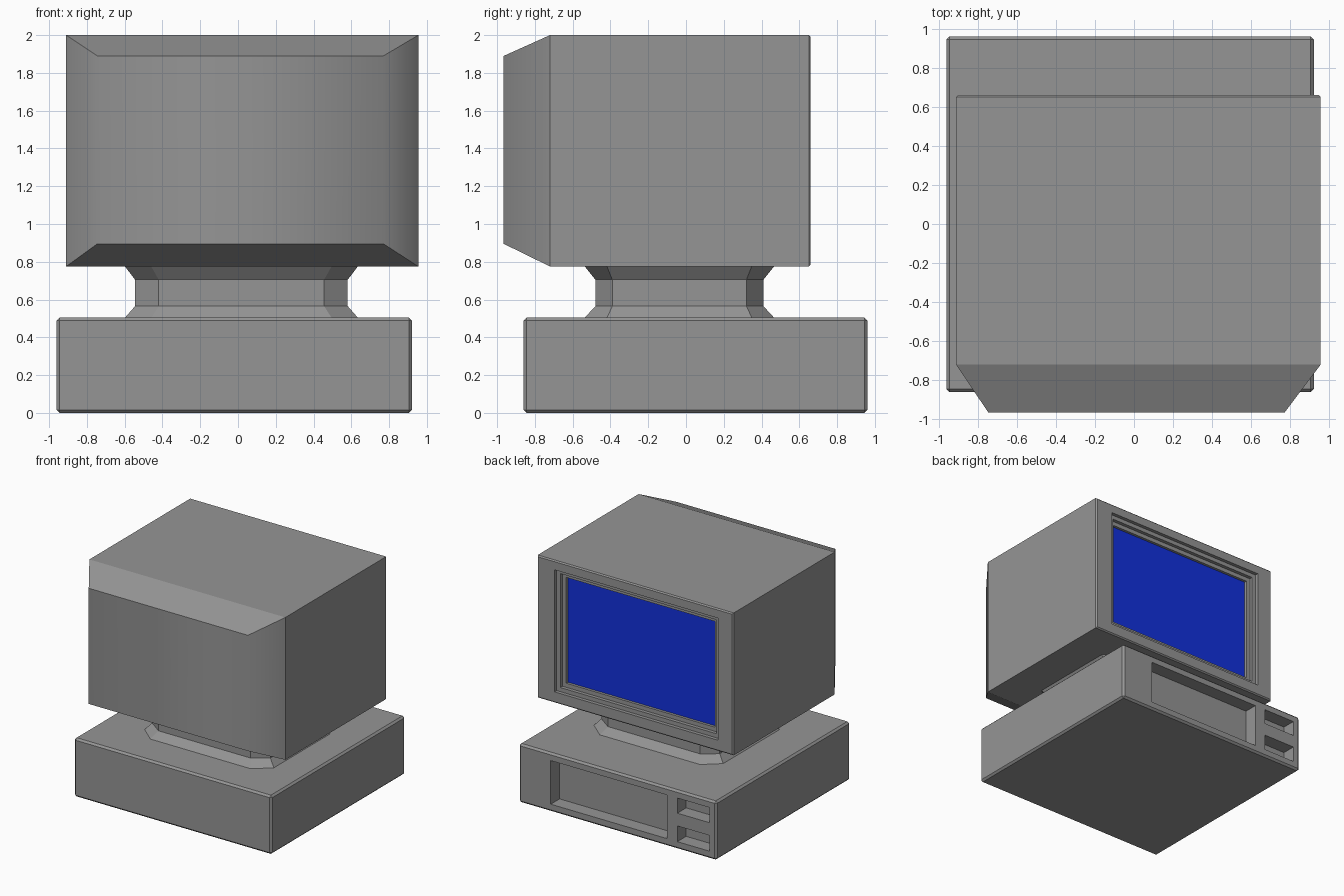
import bpy, bmesh
from math import radians

cube = bpy.data.objects.get("Cube")
if cube:
    bpy.data.objects.remove(cube, do_unlink=True)


def material(name, colour):
    mat = bpy.data.materials.new(name)
    mat.use_nodes = True
    mat.diffuse_color = (*colour, 1)
    mat.node_tree.nodes["Principled BSDF"].inputs["Base Color"].default_value = (*colour, 1)
    return mat


GREY = material("case grey", (0.3, 0.3, 0.3))
BLUE = material("screen blue", (0.006, 0.03, 0.72))


def finish(name, bm, mat):
    bmesh.ops.recalc_face_normals(bm, faces=bm.faces)
    mesh = bpy.data.meshes.new(name)
    bm.to_mesh(mesh)
    bm.free()
    mesh.materials.append(mat)
    obj = bpy.data.objects.new(name, mesh)
    bpy.context.collection.objects.link(obj)
    return obj


def box(name, x, y, z, mat=GREY, bevel=0, flat_front=False):
    """Box from (min, max) pairs; flat_front leaves the -y rim unbevelled."""
    bm = bmesh.new()
    bmesh.ops.create_cube(bm, size=1)
    for v in bm.verts:
        for i, (lo, hi) in enumerate((x, y, z)):
            v.co[i] = lo if v.co[i] < 0 else hi
    if bevel:
        edges = [e for e in bm.edges if not flat_front or all(v.co.y > y[0] for v in e.verts)]
        bmesh.ops.bevel(bm, geom=edges, offset=bevel, segments=1, affect='EDGES')
    return finish(name, bm, mat)


def carve(obj, x, y, z):
    """Cut a box-shaped recess and discard the cutter."""
    cutter = box("cutter", x, y, z)
    cutter.hide_render = True
    mod = obj.modifiers.new("recess", 'BOOLEAN')
    mod.operation, mod.solver, mod.object = 'DIFFERENCE', 'EXACT', cutter
    graph = bpy.context.evaluated_depsgraph_get()
    mesh = bpy.data.meshes.new_from_object(obj.evaluated_get(graph))
    obj.modifiers.clear()
    obj.data = mesh
    bpy.data.objects.remove(cutter, do_unlink=True)


def loft(name, rings, caps=True):
    """Skin matching closed rings of points."""
    bm = bmesh.new()
    loops = [[bm.verts.new(p) for p in ring] for ring in rings]
    for a, b in zip(loops, loops[1:]):
        for i in range(len(a)):
            j = (i + 1) % len(a)
            bm.faces.new((a[i], a[j], b[j], b[i]))
    if caps:
        bm.faces.new(loops[0])
        bm.faces.new(loops[-1])
    return finish(name, bm, GREY)


# Computer case with one wide bay and two stacked drive slots
case = box("computer_case", (-0.96, 0.92), (-0.86, 0.96), (0, 0.505), bevel=0.016)
carve(case, (-0.49, 0.615), (0.84, 1.1), (0.065, 0.44))
for z in ((0.065, 0.2), (0.31, 0.44)):
    carve(case, (-0.895, -0.59), (0.84, 1.1), z)

# Swivel stand: octagonal waist flaring at both ends
def octagon(hx, hy, cx, cy, z):
    quarter = [(hx, hy - cy), (hx - cx, hy)]
    pts = quarter + [(-x, y) for x, y in reversed(quarter)]
    pts += [(-x, -y) for x, y in pts]
    return [(x + 0.018, y - 0.035, z) for x, y in pts]


flare, waist = (0.62, 0.505, 0.14, 0.12), (0.563, 0.445, 0.125, 0.09)
loft("swivel_stand", [octagon(*flare, 0.5), octagon(*waist, 0.565),
                      octagon(*waist, 0.705), octagon(*flare, 0.78)])

# Monitor housing with a stepped screen recess
L, R, BACK, FACE, LOW, TOP = -0.91, 0.955, -0.72, 0.66, 0.775, 2.0
housing = box("monitor_housing", (L, R), (BACK, FACE), (LOW, TOP), bevel=0.01, flat_front=True)
for inset, depth in ((0, 0.03), (0.035, 0.06), (0.07, 0.09)):
    carve(housing, (-0.767 + inset, 0.79 - inset), (FACE - depth, FACE + 0.2),
          (0.87 + inset, 1.92 - inset))
box("screen", (-0.698, 0.721), (FACE - 0.091, FACE - 0.083), (0.939, 1.851), BLUE)

# Tapered tube cover on the opposite side of the monitor
def outline(z):
    return [(L, BACK, z), (-0.745, -0.965, z), (0.77, -0.965, z), (R, BACK, z)]


bm = bmesh.new()
low, high = ([bm.verts.new(p) for p in outline(z)] for z in (0.895, 1.89))
for i in range(3):
    bm.faces.new((low[i], low[i + 1], high[i + 1], high[i]))
for ring, z in ((low, LOW), (high, TOP)):
    a, b = bm.verts.new((L, BACK, z)), bm.verts.new((R, BACK, z))
    bm.faces.new((a, ring[1], ring[2], b))
    bm.faces.new((a, ring[0], ring[1]))
    bm.faces.new((b, ring[2], ring[3]))
cover = finish("tube_cover", bm, GREY)
bpy.ops.object.select_all(action='DESELECT')
cover.select_set(True)
bpy.context.view_layer.objects.active = cover
bpy.ops.object.shade_smooth_by_angle(angle=radians(60))
